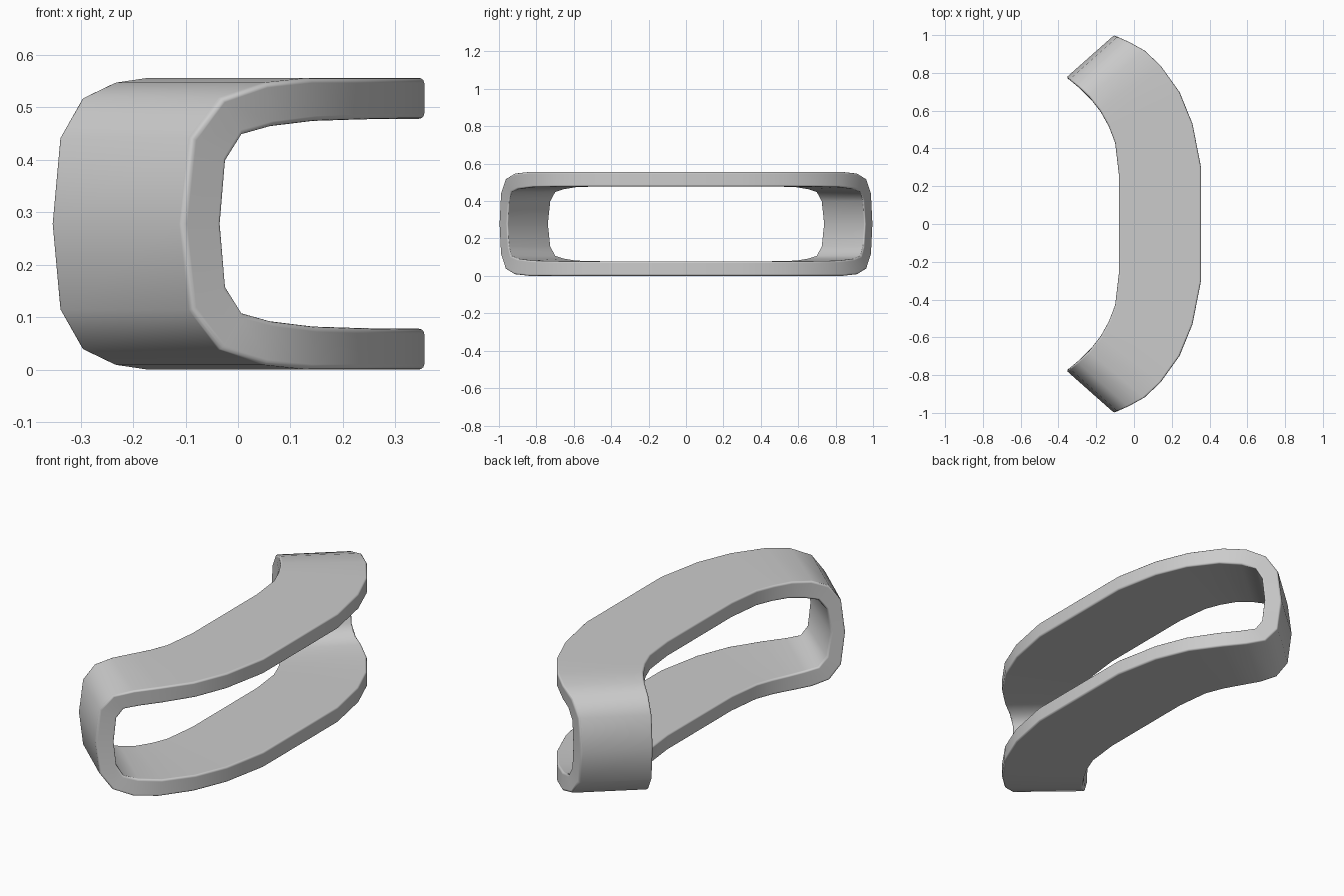
import bpy
import bmesh
import math

cube = bpy.data.objects.get("Cube")
if cube:
    bpy.data.objects.remove(cube, do_unlink=True)

MID = 0.278  # half the height of the band

# Stations of one quarter of the loop, from the end wall to the long strip:
# convex edge x, y, concave edge x, y, height above the middle
OUTER_SKIN = [
    (-.105, 1, -.358, .776, 0),
    (-.087, .992, -.343, .764, .164),
    (-.03, .967, -.3, .73, .24),
    (.055, .92, -.24, .675, .269),
    (.14, .84, -.18, .6, MID),
    (.24, .7, -.135, .52, MID),
    (.31, .53, -.1, .43, MID),
    (.355, .3, -.08, .26, MID),
]
INNER_SKIN = [
    (-.03, .957, -.304, .735, 0),
    (-.02, .95, -.29, .722, .12),
    (.011, .937, -.26, .695, .17),
    (.068, .9, -.215, .645, .186),
    (.15, .825, -.17, .585, .196),
    (.245, .69, -.13, .51, .199),
    (.31, .53, -.1, .43, .2),
    (.355, .3, -.08, .26, .2),
]


def full_loop(quarter):
    """Mirror a quarter of the loop front to back and top to bottom."""
    back_top = [(s, 1, 1) for s in quarter]
    front_top = [(s, -1, 1) for s in reversed(quarter)]
    front_low = [(s, -1, -1) for s in quarter[1:]]
    back_low = [(s, 1, -1) for s in reversed(quarter[1:])]
    convex, concave = [], []
    for (ax, ay, bx, by, h), side, up in back_top + front_top + front_low + back_low:
        z = MID + up * h
        convex.append((ax, side * ay, z))
        concave.append((bx, side * by, z))
    return convex, concave


def build_band():
    """Join the outer and inner skins into one closed, curved band."""
    bm = bmesh.new()
    out_a, out_b = full_loop(OUTER_SKIN)
    in_a, in_b = full_loop(INNER_SKIN)
    rings = [[bm.verts.new(p) for p in ring] for ring in (out_a, out_b, in_b, in_a)]
    count = len(out_a)
    for r, ring in enumerate(rings):
        following = rings[(r + 1) % len(rings)]
        for i in range(count):
            j = (i + 1) % count
            face = bm.faces.new((ring[i], ring[j], following[j], following[i]))
            face.smooth = True
    bmesh.ops.recalc_face_normals(bm, faces=bm.faces[:])
    mesh = bpy.data.meshes.new("curved_band")
    bm.to_mesh(mesh)
    bm.free()
    band = bpy.data.objects.new("curved_band", mesh)
    bpy.context.collection.objects.link(band)
    return band


# Plain grey finish
grey = bpy.data.materials.new("plain_grey")
grey.use_nodes = True
colour = (.6, .6, .6, 1)
grey.diffuse_color = colour
grey.node_tree.nodes["Principled BSDF"].inputs["Base Color"].default_value = colour

band = build_band()
band.data.materials.append(grey)

# Softly rounded rims
bevel = band.modifiers.new("rounded_rims", "BEVEL")
bevel.width = .01
bevel.segments = 3
bevel.limit_method = "ANGLE"
bevel.angle_limit = math.radians(60)
bevel.harden_normals = True
